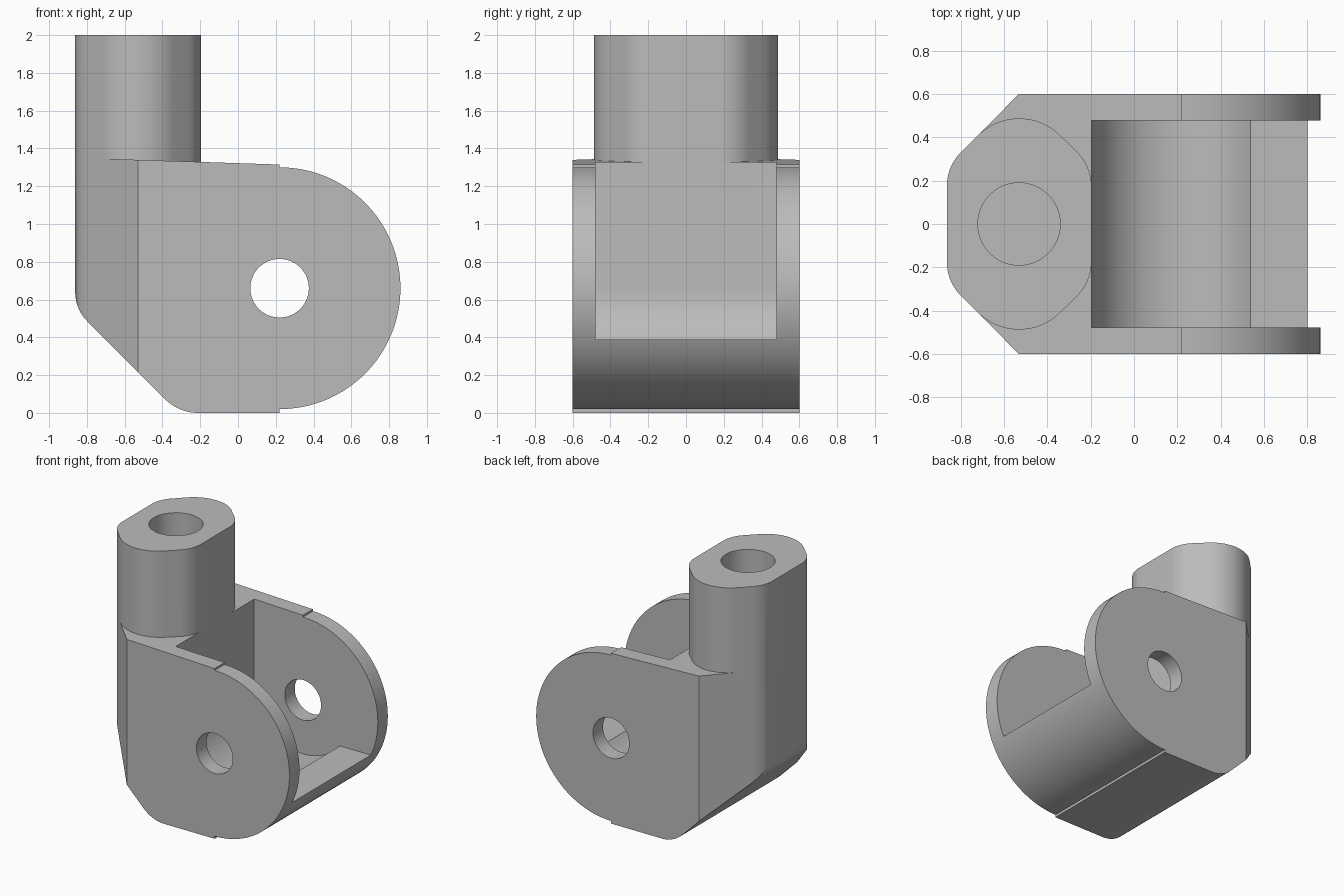
import bpy, bmesh
from math import cos, sin, radians

cube = bpy.data.objects.get("Cube")
if cube:
    bpy.data.objects.remove(cube)

grey = bpy.data.materials.new("plain grey")
grey.use_nodes = True
grey.diffuse_color = (0.5, 0.5, 0.5, 1)
bsdf = next(n for n in grey.node_tree.nodes if n.type == 'BSDF_PRINCIPLED')
bsdf.inputs["Base Color"].default_value = (0.5, 0.5, 0.5, 1)


def arc(cx, cy, r, start, end, steps=12):
    angles = [radians(start + (end - start) * i / steps) for i in range(steps + 1)]
    return [(cx + r * cos(a), cy + r * sin(a)) for a in angles]


def prism(name, points, low, high):
    """Closed solid between two copies of an outline; low and high map a point to 3D."""
    bm = bmesh.new()
    a = [bm.verts.new(low(*p)) for p in points]
    b = [bm.verts.new(high(*p)) for p in points]
    bm.faces.new(a)
    bm.faces.new(b[::-1])
    n = len(points)
    for i in range(n):
        j = (i + 1) % n
        bm.faces.new((a[j], a[i], b[i], b[j]))
    bmesh.ops.recalc_face_normals(bm, faces=bm.faces)
    mesh = bpy.data.meshes.new(name)
    bm.to_mesh(mesh)
    bm.free()
    obj = bpy.data.objects.new(name, mesh)
    bpy.context.collection.objects.link(obj)
    mesh.materials.append(grey)
    return obj


def across(name, points, half):
    return prism(name, points, lambda x, z: (x, -half, z), lambda x, z: (x, half, z))


def upright(name, points, bottom, top):
    return prism(name, points, lambda x, y: (x, y, bottom), lambda x, y: (x, y, top))


def combine(target, tool, operation='DIFFERENCE'):
    tool.hide_render = True
    mod = target.modifiers.new("shape", 'BOOLEAN')
    mod.operation = operation
    mod.solver = 'EXACT'
    mod.object = tool
    bpy.context.view_layer.objects.active = target
    bpy.ops.object.modifier_apply(modifier=mod.name)
    bpy.data.objects.remove(tool)


PIN_X, PIN_Z, POST_X = 0.22, 0.66, -0.53

# Side silhouette: rounded fork ends, flat underside, sloping heel, tall blank for the post
silhouette = [(PIN_X, 2), (-0.862, 2)]
silhouette += arc(-0.642, 0.64, 0.22, 180, 225)
silhouette += arc(-0.21, 0.25, 0.25, 225, 270)
silhouette += [(PIN_X, 0)]
silhouette += arc(PIN_X, PIN_Z, 0.64, -90, 90, 64)
body = across("fork_bracket", silhouette, 0.7)

# Plan outline with chamfered and rounded back corners
corner = [(1.2, 0.6), (POST_X, 0.6)] + arc(-0.643, 0.175, 0.22, 135, 180)
plan = corner + [(x, -y) for x, y in reversed(corner)]
combine(body, upright("plan_outline", plan, -0.5, 2.5), 'INTERSECT')

# Slot between the arms, with a round floor and a flat lip
slot = [(-0.196, 2.5)] + arc(PIN_X, PIN_Z, 0.416, 180, 319.5, 40)
slot += [(1.2, slot[-1][1]), (1.2, 2.5)]
combine(body, across("slot", slot, 0.478))


# Remove material on both sides of the post, down to the sloping shoulder
def shoulder(x):
    return 1.322 - 0.033 * x


side = [(-0.9, 0.59)] + arc(POST_X, 0.217, 0.27, 135, 45, 20)
side += arc(-0.416, 0.175, 0.22, 45, 0)
side += [(0.4, 0.175), (0.4, 0.9), (-0.9, 0.9)]
for sign in (1, -1):
    combine(body, prism("shoulder_cut", side,
                        lambda x, y: (x, sign * y, shoulder(x)),
                        lambda x, y: (x, sign * y, 2.5)))

# Cross pin hole and blind bore in the post
combine(body, across("pin_hole", arc(PIN_X, PIN_Z, 0.155, 0, 354, 59), 1))
combine(body, upright("post_bore", arc(POST_X, 0, 0.19, 0, 354, 59), 1.0, 2.5))

# Smooth curves, sharp edges
bpy.ops.object.select_all(action='DESELECT')
body.select_set(True)
bpy.context.view_layer.objects.active = body
bpy.ops.object.shade_smooth_by_angle(angle=radians(25))
